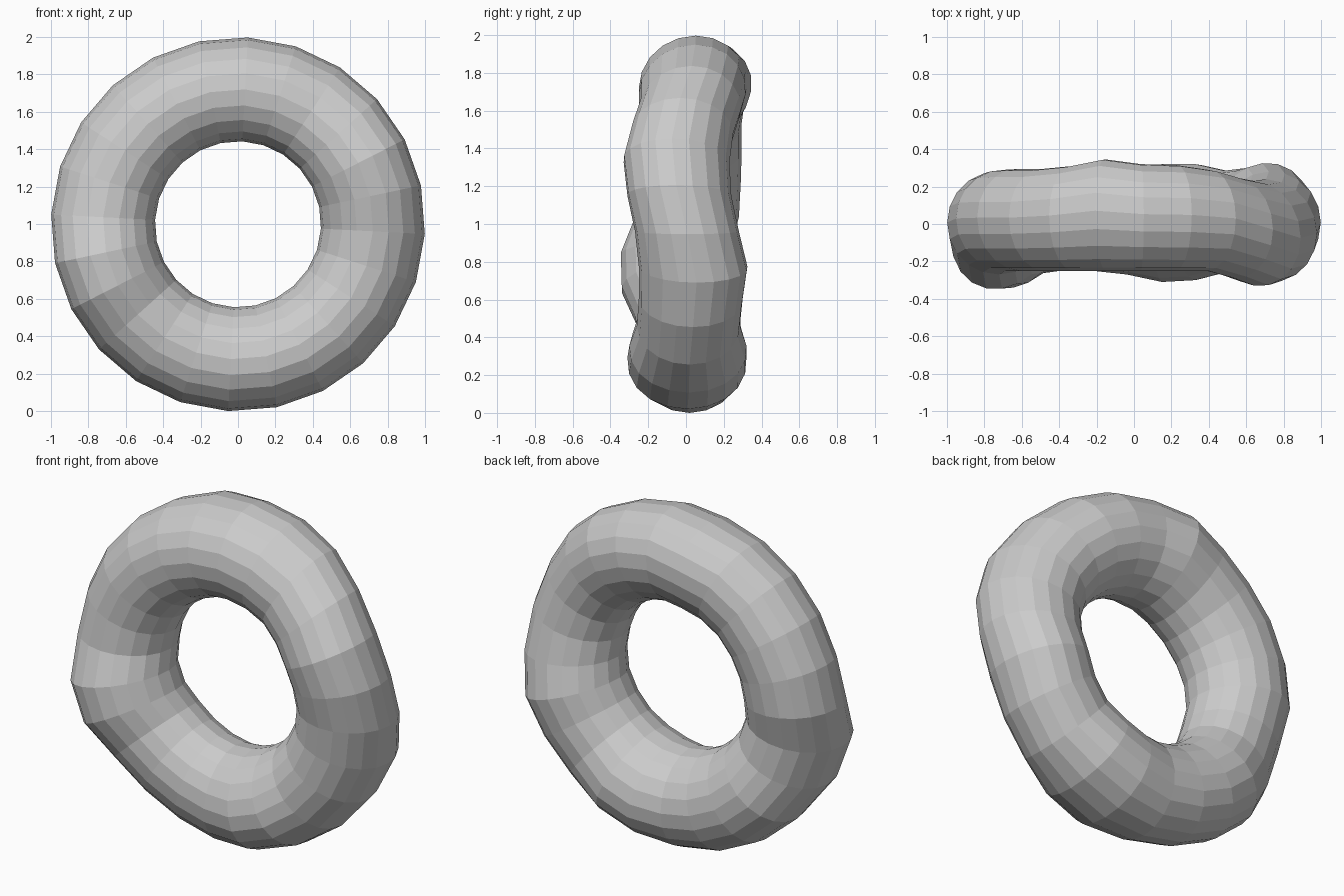
import bpy, bmesh
from math import sin, cos, radians, tau

if "Cube" in bpy.data.objects:
    bpy.data.objects.remove(bpy.data.objects["Cube"])

SIDES = 20            # sides of the tube
MAJOR, TUBE, DEPTH = 0.722, 0.278, 0.262

# Uneven tube: depth to the front (-y) and back (+y) for 24 rings, from -3 degrees upward
FRONT = [.27, .31, .33, .29, .25, .25, .25, .25, .25, .25, .25, .25,
         .27, .345, .34, .27, .25, .25, .27, .31, .30, .26, .25, .25]
BACK = [.28, .24, .23, .25, .29, .315, .32, .345, .31, .295, .295, .29,
        .28, .23, .24, .285, .295, .295, .295, .32, .32, .285, .30, .325]

bm = bmesh.new()
rings = []
for k, (front, back) in enumerate(zip(FRONT, BACK)):
    a = radians(15 * k - 3)
    mid, half = (back - front) / 2, (back + front) / 2
    ring = []
    for j in range(SIDES):
        t = tau * j / SIDES
        r = MAJOR + TUBE * cos(t)
        # The bulge fades towards the hole and grows towards the rim
        y = DEPTH * sin(t) + (1 + 0.5 * cos(t)) * (mid + (half - DEPTH) * sin(t))
        ring.append(bm.verts.new((r * cos(a), y, 0.9986 + r * sin(a))))
    rings.append(ring)

# Skin neighbouring rings with quads
for k, ring in enumerate(rings):
    nxt = rings[(k + 1) % len(rings)]
    for j in range(SIDES):
        i = (j + 1) % SIDES
        bm.faces.new((ring[j], ring[i], nxt[i], nxt[j]))
bmesh.ops.recalc_face_normals(bm, faces=bm.faces)

mesh = bpy.data.meshes.new("lumpy_ring")
bm.to_mesh(mesh)
bm.free()
bpy.context.collection.objects.link(bpy.data.objects.new("lumpy_ring", mesh))
